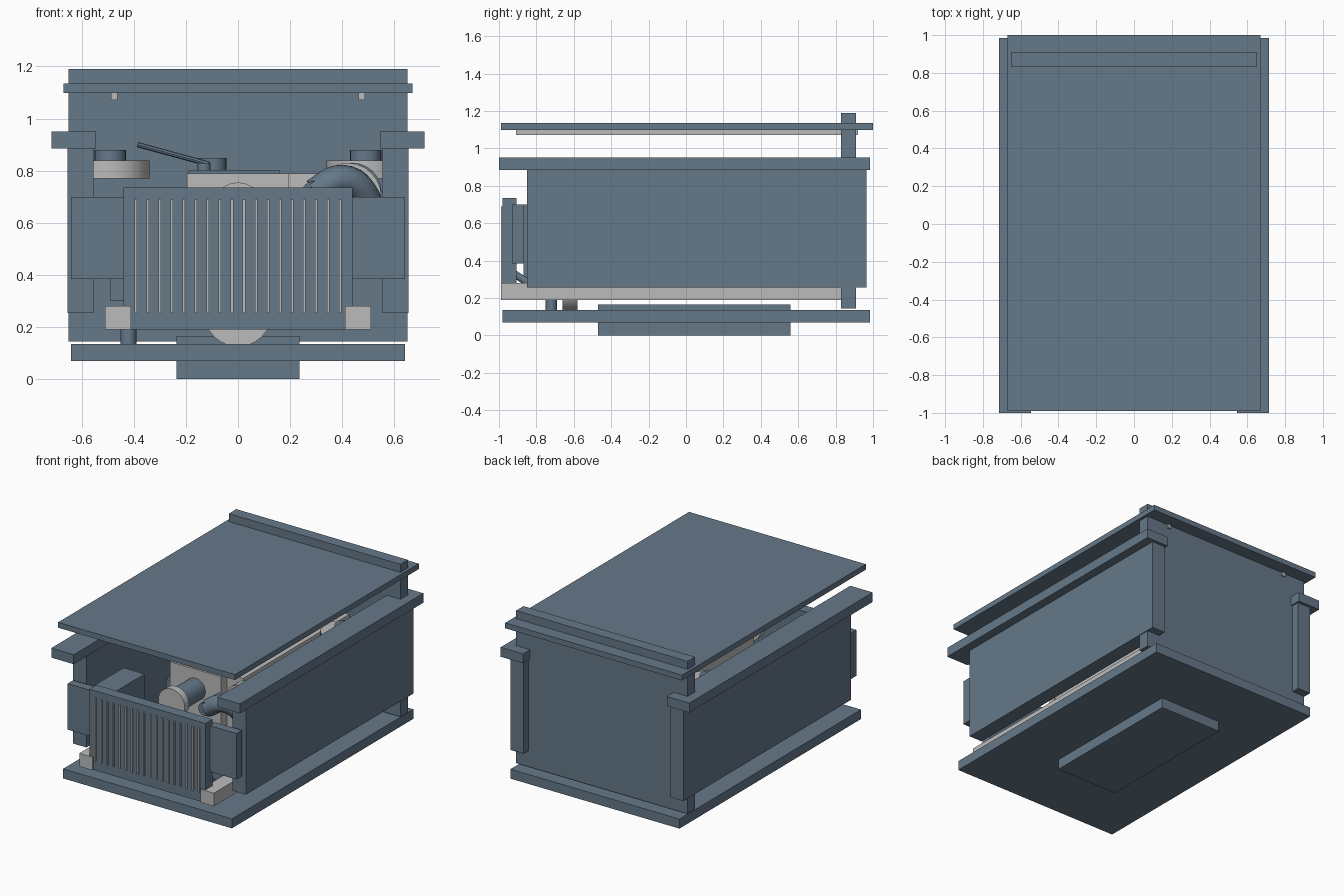
import bpy, math
from mathutils import Vector

cube = bpy.data.objects.get("Cube")
if cube:
    bpy.data.objects.remove(cube, do_unlink=True)


def material(name, rgb):
    m = bpy.data.materials.new(name)
    m.use_nodes = True
    m.diffuse_color = (*rgb, 1)
    m.node_tree.nodes["Principled BSDF"].inputs["Base Color"].default_value = (*rgb, 1)
    return m


SLATE = material("slate blue", (0.13, 0.19, 0.25))
GREY = material("light grey", (0.5, 0.5, 0.5))


def box(name, xs, ys, zs, mat=SLATE):
    """Box given by its extent along each axis."""
    spans = (xs, ys, zs)
    bpy.ops.mesh.primitive_cube_add(size=1, location=[sum(s) / 2 for s in spans])
    o = bpy.context.object
    o.name = name
    o.scale = [s[1] - s[0] for s in spans]
    o.data.materials.append(mat)
    return o


def rod(name, start, end, radius, mat=SLATE, sides=24):
    """Cylinder running between two points."""
    a, b = Vector(start), Vector(end)
    bpy.ops.mesh.primitive_cylinder_add(vertices=sides, radius=radius,
                                        depth=(b - a).length, location=(a + b) / 2)
    o = bpy.context.object
    o.name = name
    o.rotation_mode = 'QUATERNION'
    o.rotation_quaternion = (b - a).to_track_quat('Z', 'Y')
    o.data.materials.append(mat)
    bpy.ops.object.shade_smooth_by_angle(angle=math.radians(20))
    return o


def hose(name, points, radius, mat=SLATE):
    """Tube following a smooth path."""
    c = bpy.data.curves.new(name, 'CURVE')
    c.dimensions = '3D'
    c.bevel_depth, c.bevel_resolution, c.resolution_u = radius, 2, 5
    c.use_fill_caps = True
    s = c.splines.new('BEZIER')
    s.bezier_points.add(len(points) - 1)
    for p, co in zip(s.bezier_points, points):
        p.co = co
        p.handle_left_type = p.handle_right_type = 'AUTO'
    c.materials.append(mat)
    o = bpy.data.objects.new(name, c)
    bpy.context.collection.objects.link(o)


# Enclosure panels
box("top_panel", (-.67, .67), (-.99, 1), (1.098, 1.135))
box("back_panel", (-.65, .65), (.83, .91), (.145, 1.19))
box("base_panel", (-.64, .64), (-.98, .985), (.07, .135))
box("base_foot", (-.235, .235), (-.47, .56), (0, .165))

# Parts repeated on both sides
for side, s in (("left", 1), ("right", -1)):
    def span(a, b):
        return tuple(sorted((s * a, s * b)))
    box(side + "_side_panel", span(.555, .655), (-.85, .965), (.255, .89))
    box(side + "_side_cap", span(.545, .715), (-1, .985), (.885, .95))
    box(side + "_bed_rail", span(.41, .51), (-.99, .83), (.19, .28), GREY)
    box(side + "_roof_strip", span(.463, .487), (-.91, .92), (1.072, 1.1), GREY)
    box(side + "_radiator_tank", span(.43, .64), (-.93, -.87), (.385, .7))
    rod(side + "_filter", (s * .49, .45, .77), (s * .49, .45, .84), .15, GREY)
    rod(side + "_filter_cap", (s * .49, .45, .84), (s * .49, .45, .88), .06)
    rod(side + "_radiator_brace", (s * .36, -.92, .33), (s * .36, -.78, .24), .02)

# Front radiator with slats
box("radiator", (-.44, .44), (-.98, -.905), (.19, .735))
for i in range(18):
    x = (i - 8.5) * .0462
    box("radiator_slat", (x - .005, x + .005), (-.99, -.975), (.255, .69), GREY)

# Engine
box("engine_bed", (-.41, .41), (-.67, .71), (.19, .24))
box("engine_block", (-.195, .195), (-.46, .55), (.24, .79), GREY)
box("engine_cover", (-.19, .16), (-.42, .5), (.79, .803))
box("engine_side_block", (.19, .32), (-.4, .75), (.3, .79), GREY)
box("crankcase", (-.3, .19), (-.35, .5), (.24, .6))
rod("fan_pulley", (0, -.72, .655), (0, -.67, .655), .1, GREY)
rod("fan_shaft", (0, -.68, .655), (0, -.45, .655), .075)
rod("crank_pulley", (0, -.66, .255), (0, -.58, .255), .13, GREY)
rod("crank_shaft", (0, -.6, .255), (0, -.4, .255), .06)
box("control_box", (-.49, -.33), (-.87, -.54), (.3, .7))
rod("drain_plug", (-.42, -.72, .135), (-.42, -.72, .24), .03)

# Lever and filler on top of the engine
rod("lever", (-.385, -.2, .9), (-.11, -.2, .825), .01, sides=8)
rod("lever_post", (-.13, -.2, .79), (-.13, -.2, .83), .025)
rod("filler_cap", (-.098, .1, .79), (-.098, .1, .848), .053)

# Intake hose and housing
hose("intake_hose", [(.29, -.74, .71), (.4, -.73, .765), (.49, -.68, .7),
                     (.49, -.6, .5)], .058)
rod("intake_neck", (.29, -.78, .715), (.29, -.6, .715), .045)
rod("intake_housing", (.42, -.56, .7), (.42, -.48, .7), .13, GREY)
rod("alternator", (.44, -.48, .72), (.44, -.2, .72), .11)
